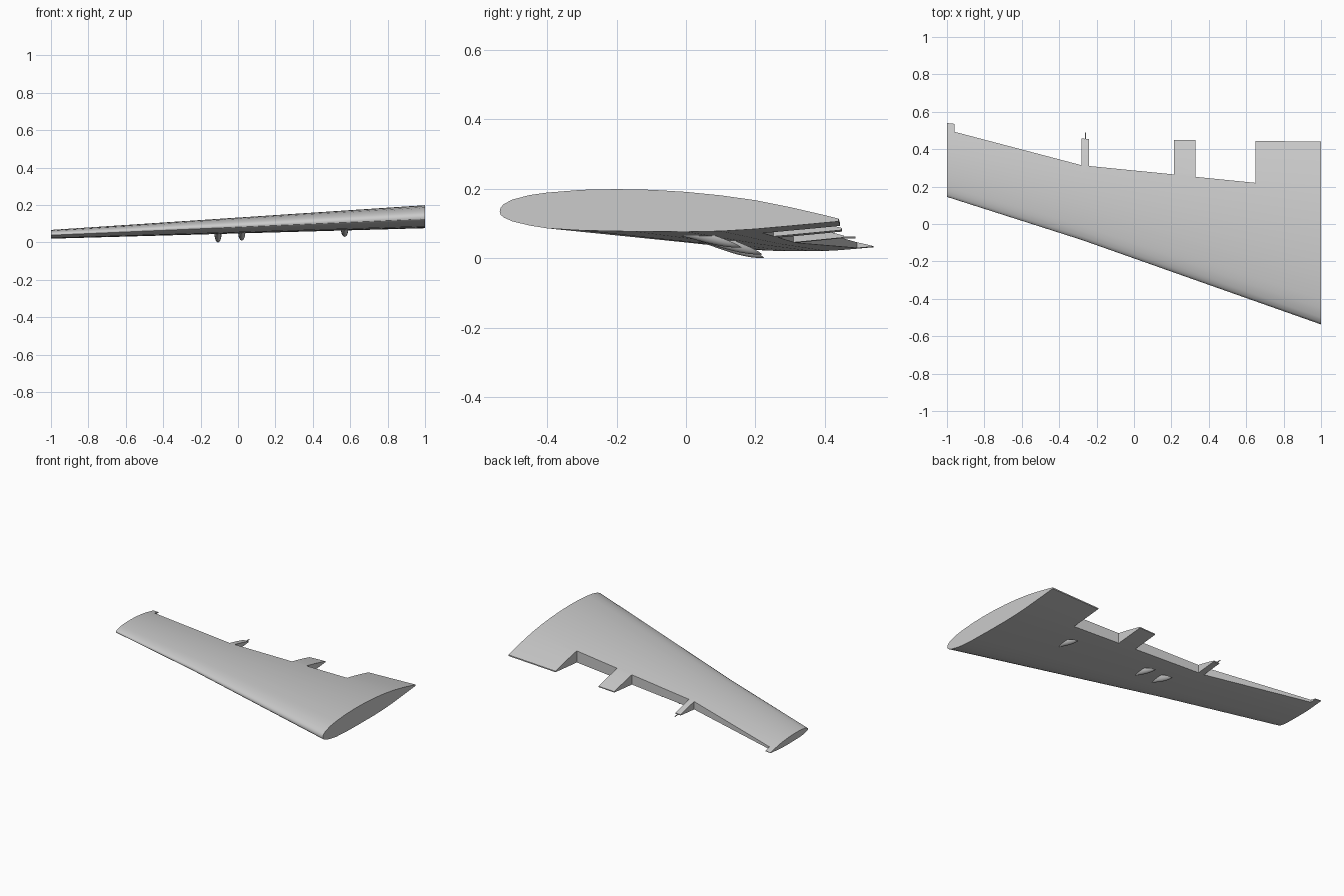
import bpy, bmesh, math
from mathutils import Vector

cube = bpy.data.objects.get("Cube")
if cube:
    bpy.data.objects.remove(cube, do_unlink=True)

grey = bpy.data.materials.new("light grey")
grey.use_nodes = True
colour = (0.6, 0.6, 0.6, 1)
grey.diffuse_color = colour
grey.node_tree.nodes["Principled BSDF"].inputs["Base Color"].default_value = colour

# Root airfoil (y, z): upper skin nose to tail, lower skin nose to tail
NOSE, TAIL, NOSE_Z = -0.537, 0.44, 0.135
UPPER = [(NOSE, NOSE_Z), (-.534, .146), (-.525, .156), (-.5, .169), (-.45, .182), (-.4, .189),
         (-.3, .197), (-.2, .199), (-.1, .197), (0, .191), (.1, .181), (.2, .167),
         (.3, .147), (.4, .124), (TAIL, .114)]
LOWER = [(-.534, .125), (-.525, .117), (-.5, .106), (-.45, .094), (-.4, .086), (-.3, .080),
         (-.15, .077), (0, .076), (.1, .078), (.2, .084), (.3, .093), (TAIL, .106)]

# Span stations: x, leading edge y, trailing edge y
STATIONS = [(1, NOSE, TAIL), (-.28, -.085, .456), (-1, .145, .54)]


def lerp(a, b, t):
    return a + (b - a) * t


def place(x, lead, trail, p):
    """Scale one root airfoil point to a span station."""
    t = (1 - x) / 2
    y = lerp(lead, trail, (p[0] - NOSE) / (TAIL - NOSE))
    return Vector((x, y, lerp(NOSE_Z, .0425, t) + (p[1] - NOSE_Z) * lerp(1, .38, t)))


def underside(x, y):
    """Height of the lower skin at a point."""
    a, b = STATIONS[:2]
    t = (a[0] - x) / (a[0] - b[0])
    pts = [place(x, lerp(a[1], b[1], t), lerp(a[2], b[2], t), p) for p in LOWER]
    for p, q in zip(pts, pts[1:]):
        if p.y <= y <= q.y:
            return lerp(p.z, q.z, (y - p.y) / (q.y - p.y))
    return pts[-1].z


def loft(name, rings):
    """Closed solid through matching rings, with end caps."""
    bm = bmesh.new()
    loops = [[bm.verts.new(p) for p in ring] for ring in rings]
    n = len(loops[0])
    for a, b in zip(loops, loops[1:]):
        for i in range(n):
            j = (i + 1) % n
            bm.faces.new((a[i], a[j], b[j], b[i]))
    bm.faces.new(loops[0])
    bm.faces.new(loops[-1])
    bmesh.ops.recalc_face_normals(bm, faces=bm.faces)
    mesh = bpy.data.meshes.new(name)
    bm.to_mesh(mesh)
    bm.free()
    mesh.materials.append(grey)
    ob = bpy.data.objects.new(name, mesh)
    bpy.context.collection.objects.link(ob)
    return ob


def select(ob):
    bpy.ops.object.select_all(action='DESELECT')
    ob.select_set(True)
    bpy.context.view_layer.objects.active = ob


def smooth(ob, angle=30):
    select(ob)
    bpy.ops.object.shade_smooth_by_angle(angle=math.radians(angle))


# Wing panel
outline = UPPER + LOWER[::-1]
wing = loft("wing", [[place(*s, p) for p in outline] for s in STATIONS])

# Flap and aileron bays: inboard x, y and outboard x, y of the bay wall
BAYS = [(.65, .22, .33, .252), (.213, .265, -.24, .31), (-.28, .314, -.96, .493)]
for xa, ya, xb, yb in BAYS:
    plan = [(xa, ya), (xb, yb), (xb, .8), (xa, .8)]
    cutter = loft("bay_cutter", [[Vector((x, y, z)) for x, y in plan] for z in (-.3, .5)])
    cutter.hide_render = True
    mod = wing.modifiers.new("bay", 'BOOLEAN')
    mod.operation, mod.solver, mod.object = 'DIFFERENCE', 'EXACT', cutter
    select(wing)
    bpy.ops.object.modifier_apply(modifier=mod.name)
    bpy.data.objects.remove(cutter, do_unlink=True)
smooth(wing)

# Track fairings: x, front y, rear y, lowest z
FAIRINGS = [(.57, -.02, .16, .03), (.02, .03, .22, .01), (-.107, .035, .225, 0)]
STEPS, ARC = 10, 14
for k, (x, front, rear, low) in enumerate(FAIRINGS):
    rings = []
    for i in range(STEPS + 1):
        t = max(i / STEPS, .01)
        half_width = .019 * math.sin(t * math.pi / 2) ** .6
        ring = []
        for j in range(ARC + 1):
            a = math.pi * j / ARC
            # the rear end slants forward towards the skin
            y = lerp(front, rear - .085 * (1 - math.sin(a)) ** 1.3, t)
            top = underside(x, y) + .004
            keel = lerp(underside(x, front), low, math.sin(t * math.pi / 2) ** 1.2)
            ring.append(Vector((x + half_width * math.cos(a), y,
                                top - max(top - keel, .001) * math.sin(a))))
        rings.append(ring)
    smooth(loft("track_fairing_%d" % (k + 1), rings), 40)

# Thin discharge rod behind the narrow trailing edge block
bpy.ops.mesh.primitive_cylinder_add(vertices=8, radius=.003, depth=.05,
                                    location=(-.26, .463, .059),
                                    rotation=(math.pi / 2, 0, 0))
rod = bpy.context.object
rod.name = "trailing_rod"
rod.data.materials.append(grey)
smooth(rod)
